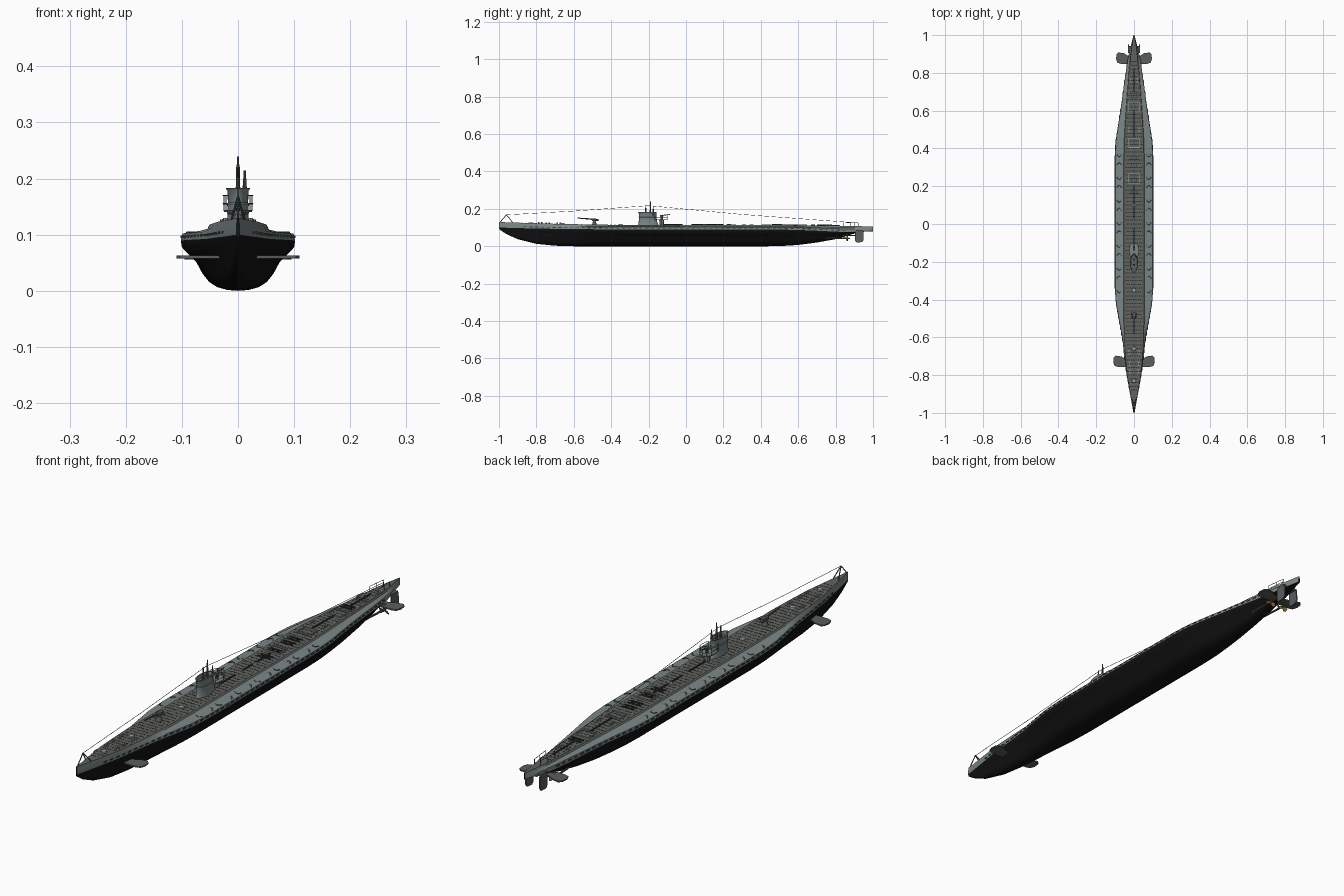
import bpy, bmesh
from math import pi, sin, cos, radians
from mathutils import Vector, Matrix

cube = bpy.data.objects.get("Cube")
if cube:
    bpy.data.objects.remove(cube)


def material(name, r, g, b):
    m = bpy.data.materials.new(name)
    m.use_nodes = True
    m.diffuse_color = (r, g, b, 1)
    m.node_tree.nodes["Principled BSDF"].inputs["Base Color"].default_value = (r, g, b, 1)
    return m


BLACK = material("hull black", .006, .006, .006)
GREY = material("hull grey", .2, .24, .24)
DECK = material("deck grey", .12, .125, .11)
DARK = material("dark slots", .03, .033, .032)
STEEL = material("dark steel", .1, .11, .11)
BRONZE = material("bronze", .3, .15, .04)
LIGHT = material("light grey", .33, .37, .37)


def make(name, bm, *mats, smooth=True):
    bmesh.ops.recalc_face_normals(bm, faces=bm.faces)
    me = bpy.data.meshes.new(name)
    bm.to_mesh(me)
    bm.free()
    ob = bpy.data.objects.new(name, me)
    bpy.context.collection.objects.link(ob)
    for m in mats:
        me.materials.append(m)
    if smooth:
        bpy.ops.object.select_all(action='DESELECT')
        ob.select_set(True)
        bpy.context.view_layer.objects.active = ob
        bpy.ops.object.shade_smooth_by_angle(angle=radians(35))
    return ob


def box(bm, centre, size):
    bmesh.ops.create_cube(bm, size=1, matrix=Matrix.Translation(centre) @ Matrix.Diagonal((*size, 1)))


def rod(bm, a, b, r, r2=None, sides=8):
    a, b = Vector(a), Vector(b)
    d = b - a
    mat = Matrix.Translation((a + b) / 2) @ d.to_track_quat('Z', 'Y').to_matrix().to_4x4()
    bmesh.ops.create_cone(bm, cap_ends=True, segments=sides, radius1=r,
                          radius2=r if r2 is None else r2, depth=d.length, matrix=mat)


def path(bm, points, r, sides=6):
    for a, b in zip(points, points[1:]):
        rod(bm, a, b, r, sides=sides)


def loft(bm, rings, closed=True):
    vs = [[bm.verts.new(p) for p in ring] for ring in rings]
    n = len(vs[0])
    for a, b in zip(vs, vs[1:]):
        for i in range(n):
            f = bm.faces.new((a[i], a[(i + 1) % n], b[(i + 1) % n], b[i]))
            f.material_index = 0
    if closed:
        bm.faces.new(vs[0])
        bm.faces.new(vs[-1])


def plate(bm, outline, offset, thick):
    """Extrude an outline of points along an offset axis, centred."""
    t = Vector(offset) * thick / 2
    loft(bm, [[Vector(p) - t for p in outline], [Vector(p) + t for p in outline]])


# Hull stations: y, beam, deck half width, keel, paint line, deck height
STATIONS = [
    (-1, .003, .002, .092, .1, .13), (-.96, .01, .008, .065, .099, .128),
    (-.9, .021, .019, .038, .097, .126), (-.8, .039, .036, .013, .095, .123),
    (-.7, .051, .045, .003, .093, .12), (-.6, .063, .051, 0, .092, .118),
    (-.5, .082, .052, 0, .091, .116), (-.42, .096, .052, 0, .09, .115),
    (-.33, .102, .052, 0, .09, .114), (.36, .102, .052, 0, .09, .113),
    (.44, .097, .05, 0, .09, .113), (.52, .085, .046, .002, .089, .113),
    (.6, .072, .041, .007, .087, .112), (.7, .058, .034, .02, .083, .111),
    (.8, .044, .027, .038, .078, .11), (.88, .032, .02, .062, .076, .108),
    (.94, .018, .012, .077, .079, .107), (1, .003, .002, .08, .081, .106)]


def station(y):
    for a, b in zip(STATIONS, STATIONS[1:]):
        if y <= b[0]:
            f = (y - a[0]) / (b[0] - a[0])
            return [p + (q - p) * f for p, q in zip(a, b)]
    return STATIONS[-1]


def top(y):
    return station(y)[5]


LOWER = [(0, 0), (.18, .015), (.36, .07), (.5, .17), (.62, .34), (.73, .57), (.88, .74), (.98, .86), (1, 1)]


def section(y, b, d, k, w, t):
    half = [(b * u, k + (w - k) * v) for u, v in LOWER]
    half += [(b * .97, w + (t - w) * .5), (min(d * 1.05, b * .96), w + (t - w) * .72), (d, t)]
    return [(x, y, z) for x, z in half] + [(-x, y, z) for x, z in reversed(half[1:])]


bm = bmesh.new()
loft(bm, [section(*s) for s in STATIONS])
count = len(LOWER)
ring = 2 * (count + 3) - 1
for i, f in enumerate(list(bm.faces)[:ring * (len(STATIONS) - 1)]):
    j = i % ring
    j = min(j, ring - 1 - j)
    f.material_index = 0 if j < count - 1 else 2 if j == count + 2 else 1
# the flat deck is the strip joining both deck edges
for f in bm.faces:
    xs = [v.co.x for v in f.verts]
    if len(xs) == 4 and min(xs) < 0 < max(xs) and min(v.co.z for v in f.verts) > .1:
        f.material_index = 2
make("hull", bm, BLACK, GREY, DECK)

# Planking slots in the deck
bm = bmesh.new()
for i in range(88):
    y = -.88 + i * .02
    w = station(y)[2] * .86
    for j in range(-4, 5):
        x = j * .012 + (i % 2) * .006
        if abs(x) < w:
            box(bm, (x, y, top(y)), (.008, .005, .001))
make("deck_slots", bm, DARK, smooth=False)

# Flood slots along both flanks, and vent arcs on the saddle tanks
slots, vents = bmesh.new(), bmesh.new()
for s in (-1, 1):
    for i in range(56):
        y = -.86 + i * .031
        _, b, _, _, w, t = station(y)
        box(slots, (s * b * .985, y, w + (t - w) * .27), (.004, .017, .004))
    for i in range(13):
        y = -.35 + i * .06
        turn = 1 if i % 2 else -1
        path(vents, [(s * (.079 + .012 * cos(a * pi / 5)), y + turn * .014 * sin(a * pi / 5), .104)
                     for a in range(6)], .0018, 5)
make("flood_slots", slots, DARK, smooth=False)
make("tank_vents", vents, STEEL)

# Deck fittings: hatch frames, racks, centre rail, bollards
frames, racks, bits = bmesh.new(), bmesh.new(), bmesh.new()
for y in (.62, .43, .24):
    z = top(y) + .002
    for s in (-1, 1):
        box(frames, (s * .028, y, z), (.003, .05, .004))
        box(frames, (0, y + s * .025, z), (.059, .003, .004))
for y in (.68, .35, .31, .23, .17):
    z = top(y) + .002
    for s in (-1, 1):
        box(racks, (0, y + s * .009, z), (.052, .004, .005))
        box(racks, (s * .012, y, z), (.004, .022, .005))
for a, b in ((.03, .2), (.46, .6), (.7, .82), (-.12, -.02)):
    rod(racks, (0, a, top(a) + .002), (0, b, top(b) + .002), .003)
for y in (-.78, -.74, -.68, .5, .76):
    for s in (-1, 1):
        x = s * station(y)[2] * .6
        for d in (-.008, .008):
            rod(bits, (x, y + d, top(y) - .001), (x, y + d, top(y) + .007), .004)
for y in (-.83, -.66, -.35, .1):
    rod(bits, (0, y, top(y) - .001), (0, y, top(y) + .004), .012, .01, 12)
make("hatch_frames", frames, LIGHT, smooth=False)
make("deck_racks", racks, DARK)
make("bollards", bits, LIGHT)


# Conning tower: teardrop rings with a flared rim and a sunken bridge
def oval(w, front, back, z, n=24):
    pts = []
    for i in range(n):
        a = 2 * pi * i / n
        c = cos(a)
        pts.append((w * sin(a), -.205 - c * (front if c > 0 else back), z))
    return pts


bm = bmesh.new()
loft(bm, [oval(.022, .052, .06, .108), oval(.019, .048, .052, .125), oval(.019, .047, .048, .15),
          oval(.02, .048, .048, .155), oval(.018, .046, .046, .157), oval(.019, .048, .046, .178),
          oval(.022, .052, .048, .183), oval(.018, .046, .043, .183), oval(.017, .044, .04, .168)])
make("conning_tower", bm, GREY)
bm = bmesh.new()
plate(bm, oval(.016, .043, .039, .169), (0, 0, 1), .002)
make("bridge_floor", bm, DECK)

# Gun platform behind the tower with railings
bm = bmesh.new()
arc = [(.025 * cos(i * pi / 10), -.135 + .035 * sin(i * pi / 10), .142) for i in range(11)]
arc = [(.02, -.17, .142)] + arc + [(-.02, -.17, .142)]
plate(bm, arc, (0, 0, 1), .004)
rod(bm, (0, -.13, .11), (0, -.13, .142), .01, .014)
make("gun_platform", bm, GREY)
bm = bmesh.new()
for z in (.155, .17):
    path(bm, [(x * 1.06, y, z) for x, y, _ in arc], .001)
for x, y, z in arc[::2]:
    rod(bm, (x * 1.06, y, z), (x * 1.06, y, .17), .001, sides=6)
make("platform_railing", bm, STEEL)

# Anti-aircraft gun, deck gun
bm = bmesh.new()
rod(bm, (0, -.13, .143), (0, -.13, .16), .005)
box(bm, (0, -.13, .163), (.008, .02, .008))
rod(bm, (0, -.14, .164), (0, -.085, .17), .002)
make("anti_aircraft_gun", bm, STEEL)
bm = bmesh.new()
rod(bm, (0, -.49, .114), (0, -.49, .135), .013, .007, 12)
box(bm, (0, -.485, .141), (.014, .035, .012))
rod(bm, (0, -.48, .143), (0, -.58, .151), .004, .0025)
for s in (-1, 1):
    rod(bm, (s * .006, -.485, .14), (s * .017, -.475, .14), .004)
make("deck_gun", bm, STEEL)

# Periscopes and masts
bm = bmesh.new()
for x, y, z in ((0, -.19, .225), (0, -.215, .205), (.012, -.175, .2)):
    rod(bm, (x, y, .165), (x, y, z), .0045, .003)
    rod(bm, (x, y, z), (x, y, z + .014), .002)
make("periscopes", bm, STEEL)

# Bow frame, stern railing and the aerial wires
bm = bmesh.new()
peak = (0, -.96, .168)
for foot in ((0, -.995, .128), (.012, -.925, .125), (-.012, -.925, .125)):
    rod(bm, foot, peak, .002, sides=6)
for s in (-1, 1):
    rail = [(s * station(y)[2] * .85, y, top(y) + .018) for y in (.84, .88, .92)]
    path(bm, rail, .001)
    for x, y, z in rail:
        rod(bm, (x, y, z), (x, y, z - .02), .001, sides=6)
rod(bm, (0, .9, .105), (0, .9, .128), .0015)
make("bow_frame_and_stern_rail", bm, STEEL)
bm = bmesh.new()
path(bm, [peak, (0, -.6, .188), (0, -.2, .217), (0, .3, .17), (0, .9, .126)], .0009, 5)
make("aerial_wires", bm, DARK)

# Diving planes, rudders, propellers
planes, rudders, shafts, props = [bmesh.new() for _ in range(4)]
PLANE = [(0, -.03), (.7, -.03), (.92, -.024), (1, -.005), (.97, .02), (.85, .03), (.5, .026), (.3, .015), (0, .012)]
for s in (-1, 1):
    for y, root, tip, z, flip in ((-.727, .025, .11, .06, -1), (.878, .01, .095, .058, -1)):
        plate(planes, [(s * (root + (tip - root) * u), y - v * flip, z) for u, v in PLANE], (0, 0, 1), .005)
    x = s * .03
    plate(rudders, [(x, y, z) for y, z in ((.905, .078), (.948, .078), (.95, .035), (.942, .022),
                                          (.912, .02), (.904, .03))], (1, 0, 0), .005)
    box(rudders, (s * .018, .925, .082), (.03, .035, .008))
    rod(shafts, (s * .026, .72, .046), (x, .866, .042), .004)
    rod(shafts, (x, .845, .043), (s * .012, .84, .075), .003)
    rod(props, (x, .855, .042), (x, .876, .042), .006, .002)
    for k in range(3):
        turn = Matrix.Translation((x, .862, .042)) @ Matrix.Rotation(k * 2 * pi / 3, 4, 'Y')
        blade = [(-.002, 0, 0), (-.008, -.004, .014), (-.004, -.003, .023), (.004, .003, .023),
                 (.008, .004, .014), (.002, 0, 0)]
        plate(props, [turn @ Vector(p) for p in blade], (0, 1, 0), .002)
make("diving_planes", planes, STEEL)
make("rudders", rudders, STEEL)
make("propeller_shafts", shafts, STEEL)
make("propellers", props, BRONZE)
